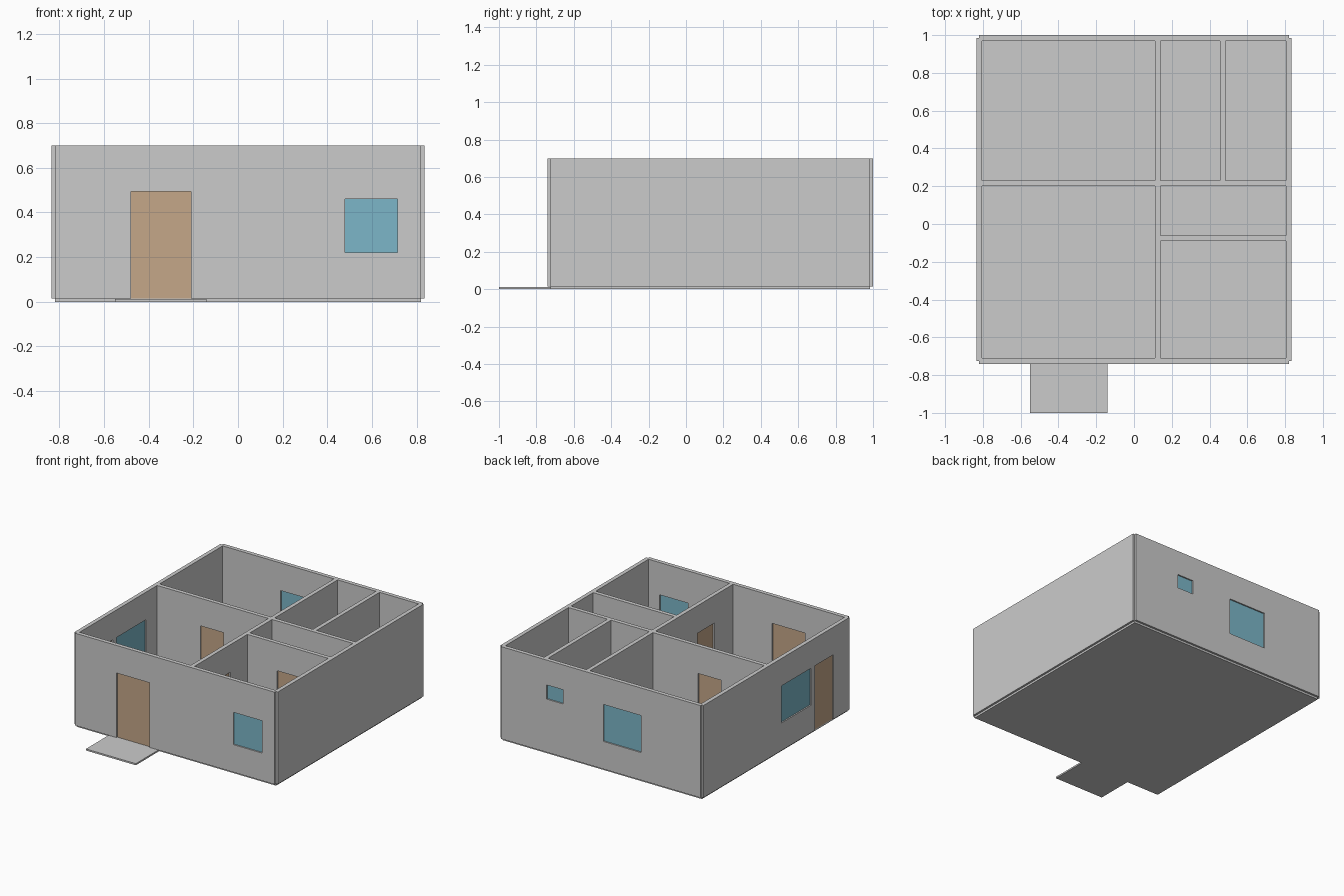
import bpy, bmesh
from mathutils import Vector

if "Cube" in bpy.data.objects:
    bpy.data.objects.remove(bpy.data.objects["Cube"])

T = 0.03            # wall thickness
Z0, Z1 = 0.015, 0.70
PANEL = 0.01        # door and glass thickness


def material(name, rgb):
    m = bpy.data.materials.new(name)
    m.diffuse_color = (*rgb, 1)
    m.use_nodes = True
    m.node_tree.nodes["Principled BSDF"].inputs["Base Color"].default_value = m.diffuse_color
    return m


WOOD = material("wood", (0.56, 0.39, 0.25))
GLASS = material("glass", (0.20, 0.47, 0.58))


def box(name, x, y, z, mat=None):
    """Box from (min, max) ranges."""
    bm = bmesh.new()
    bmesh.ops.create_cube(bm, size=1)
    for v in bm.verts:
        v.co = Vector([r[0] if c < 0 else r[1] for c, r in zip(v.co, (x, y, z))])
    me = bpy.data.meshes.new(name)
    bm.to_mesh(me)
    bm.free()
    ob = bpy.data.objects.new(name, me)
    bpy.context.collection.objects.link(ob)
    if mat:
        me.materials.append(mat)
    return ob


def oriented(name, axis, along, centre, thick, z, mat=None):
    """Upright slab running along 'x' or 'y', centred on the other axis."""
    across = (centre - thick / 2, centre + thick / 2)
    x, y = (along, across) if axis == 'x' else (across, along)
    return box(name, x, y, z, mat)


def wall(name, axis, along, centre, openings=()):
    """Wall with real openings, each filled by a thin door or window panel."""
    ob = oriented(name, axis, along, centre, T, (Z0, Z1))
    cutters = []
    for kind, a, b, lo, hi in openings:
        low = lo - 0.05 if kind == "door" else lo
        cut = oriented("cutter", axis, (a, b), centre, T * 3, (low, hi))
        cut.hide_render = True
        cutters.append(cut)
        mod = ob.modifiers.new("opening", 'BOOLEAN')
        mod.operation = 'DIFFERENCE'
        mod.solver = 'EXACT'
        mod.object = cut
        oriented(f"{name}_{kind}", axis, (a, b), centre, PANEL, (lo, hi),
                 WOOD if kind == "door" else GLASS)
    if cutters:
        # bake the openings, then drop the cutters
        dg = bpy.context.evaluated_depsgraph_get()
        me = bpy.data.meshes.new_from_object(ob.evaluated_get(dg))
        ob.modifiers.clear()
        ob.data = me
        for c in cutters:
            bpy.data.objects.remove(c)


def door(a, b):
    return ("door", a, b, Z0, 0.495)


def window(a, b, lo=0.22, hi=0.495):
    return ("window", a, b, lo, hi)


X, YF, YB = 0.82, -0.725, 0.985   # wall centre lines
H = T / 2

# Floor slab and entrance step
box("floor", (-X, X), (YF, YB), (0, Z0))
box("entrance_step", (-0.55, -0.14), (-1.0, YF), (0, 0.012))

# Outer walls
wall("front_wall", 'x', (-X, X), YF, [door(-0.48, -0.21), window(0.48, 0.715, 0.22, 0.46)])
wall("back_wall", 'x', (-X, X), YB, [window(-0.33, -0.02), window(0.31, 0.445, 0.41, 0.515)])
wall("left_wall", 'y', (YF, YB), -X, [window(-0.275, 0.07), door(-0.54, -0.32)])
wall("right_wall", 'y', (YF, YB), X)

# Inner walls
wall("long_partition", 'y', (YF + H, YB - H), 0.125, [door(-0.49, -0.29)])
wall("left_partition", 'x', (-X + H, 0.125 - H), 0.215, [door(-0.45, -0.26)])
wall("right_partition", 'x', (0.125 + H, X - H), 0.215, [door(0.21, 0.39), door(0.55, 0.74)])
wall("corridor_partition", 'x', (0.125 + H, X - H), -0.075, [door(0.385, 0.575)])
wall("small_room_partition", 'y', (0.215 + H, YB - H), 0.47)
